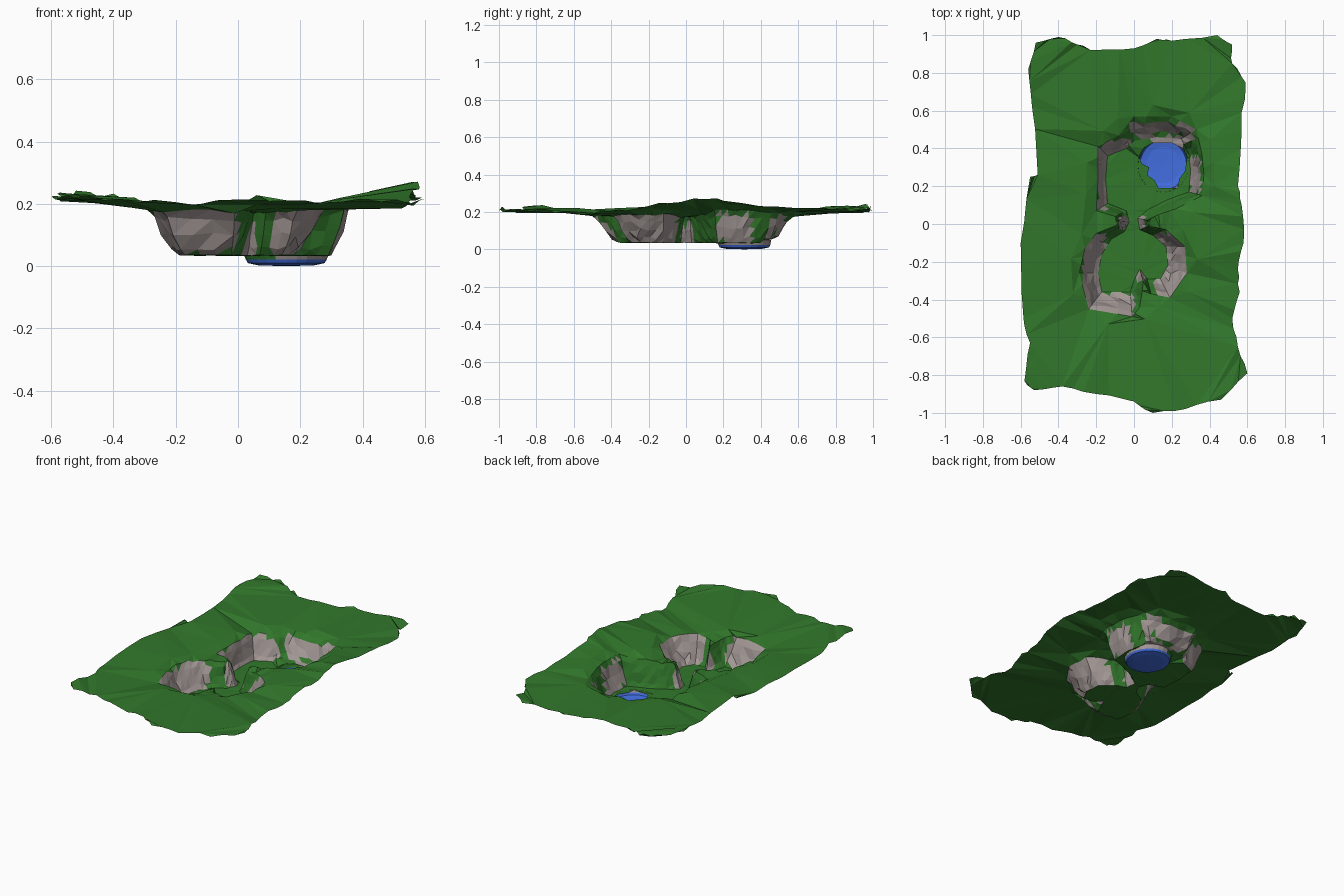
import bpy, bmesh, math, random
from mathutils import Vector
from mathutils.geometry import delaunay_2d_cdt

if "Cube" in bpy.data.objects:
    bpy.data.objects.remove(bpy.data.objects["Cube"])

random.seed(4)


def material(name, rgb):
    m = bpy.data.materials.new(name)
    m.diffuse_color = (*rgb, 1)
    m.use_nodes = True
    m.node_tree.nodes["Principled BSDF"].inputs["Base Color"].default_value = m.diffuse_color
    return m


GRASS = material("grass_green", (0.031, 0.185, 0.024))
ROCK = material("rock_grey", (0.36, 0.31, 0.30))
WATER = material("water_blue", (0.055, 0.155, 0.74))

# Matching loops: valley floor edge and cliff rim, two basins joined by a pass
FLOOR = [(-.14, .11), (-.04, .07), (-.025, .01), (-.05, -.04), (-.12, -.08), (-.17, -.16),
         (-.19, -.26), (-.17, -.36), (-.02, -.36), (0, -.30), (.03, -.24), (.07, -.29),
         (.14, -.29), (.18, -.22), (.17, -.12), (.10, -.06), (.03, -.03), (.02, .03),
         (.08, .08), (.18, .13), (.29, .17), (.30, .28), (.29, .37), (.25, .45),
         (.12, .46), (0, .44), (-.04, .40), (-.14, .36), (-.15, .24)]
RIM = [(-.20, .07), (-.10, .04), (-.075, .015), (-.10, -.01), (-.20, -.05), (-.26, -.13),
       (-.29, -.26), (-.24, -.45), (-.01, -.49), (.03, -.44), (.05, -.31), (.09, -.37),
       (.19, -.39), (.28, -.26), (.27, -.12), (.17, -.03), (.08, -.01), (.07, .02),
       (.13, .05), (.22, .08), (.36, .15), (.37, .26), (.36, .37), (.33, .50),
       (.20, .57), (0, .57), (-.08, .47), (-.19, .41), (-.19, .24)]
# Ragged outer edge of the land
EDGE = [(-.52, .96), (-.56, .82), (-.54, .62), (-.51, .26), (-.55, .25), (-.60, -.10), (-.585, -.5),
        (-.55, -.63), (-.58, -.83), (-.53, -.88), (-.38, -.86), (-.20, -.90), (0, -.94), (.1, -1),
        (.27, -.98), (.46, -.93), (.60, -.79), (.55, -.65), (.52, -.5), (.56, -.36), (.55, -.24),
        (.58, -.1), (.57, .1), (.55, .2), (.57, .5), (.59, .75), (.52, .85), (.52, .95),
        (.44, 1), (.2, .97), (.12, .98), (0, .93), (-.23, .92), (-.3, .95), (-.4, .99)]
# Lobed pond opening in the floor
POND = [(.03, .35), (.05, .40), (.10, .43), (.20, .43), (.26, .40), (.28, .35), (.27, .28), (.24, .24),
        (.23, .19), (.13, .19), (.11, .23), (.07, .26), (.08, .30), (.04, .32)]
# Bare rock patches on the walls: x0, x1, y0, y1
PATCHES = [(-.19, -.14, .08, .40), (-.16, -.01, .37, .45), (-.03, .30, .48, .54), (.30, .355, .17, .35),
           (.25, .31, .44, .52), (-.20, -.14, .07, .12), (-.08, .06, -.03, .04), (-.27, -.15, -.46, -.05),
           (-.20, 0, -.48, -.37), (.11, .275, -.38, -.05), (.01, .06, -.30, -.23), (.02, .3, .43, .47)]


def inside(p, loop):
    hit = False
    for (ax, ay), (bx, by) in zip(loop, loop[1:] + loop[:1]):
        if (ay > p[1]) != (by > p[1]) and p[0] < (bx - ax) * (p[1] - ay) / (by - ay) + ax:
            hit = not hit
    return hit


def divide(loop, n):
    out = []
    for a, b in zip(loop, loop[1:] + loop[:1]):
        for k in range(n):
            out.append((a[0] + (b[0] - a[0]) * k / n, a[1] + (b[1] - a[1]) * k / n))
    return out


def land_height(x, y):
    # gentle bowl, highest along the east side
    side = min(1, max(0, (abs(x) - .2) / .36))
    if x > 0:
        z = .18 + side * (.012 + .073 * math.exp(-((y - .12) / .42) ** 2))
    else:
        z = .18 + side * .036
    z += .025 * max(0, abs(y) - .55) / .45
    if y < -.8:
        z += .015 * math.exp(-((x - .07) / .12) ** 2)
    return z


def jit(a):
    return random.uniform(-a, a)


points, heights, links = [], [], []


def add_loop(pts):
    start, n = len(points), len(pts)
    for x, y, z in pts:
        points.append(Vector((x, y)))
        heights.append(z)
    links.extend((start + i, start + (i + 1) % n) for i in range(n))


# Cliff walls: rings blended from the floor loop to the rim loop
floor, rim = divide(FLOOR, 3), divide(RIM, 3)
for t, lift in ((0, 0), (.25, .16), (.5, .47), (.75, .8), (1, 1)):
    ring = []
    for a, b in zip(floor, rim):
        s = t + (jit(.08) if 0 < t < 1 else 0)
        x, y = a[0] + (b[0] - a[0]) * s, a[1] + (b[1] - a[1]) * s
        low = .035 + .02 * (a[1] > .4)
        top = land_height(*b) - .004
        ring.append((x, y, low + (top - low) * lift + jit(.008 if t else .002)))
    add_loop(ring)

# Outer edge, ragged and pleated
edge = [(x + jit(.007) * (i % 3 > 0), y + jit(.007) * (i % 3 > 0))
        for i, (x, y) in enumerate(divide(EDGE, 3))]
add_loop([(x, y, land_height(x, y) + jit(.011)) for x, y in edge])
add_loop([(x, y, .032 + .016 * (y > .38)) for x, y in POND])

# A few shoulder points so the meadow slopes up from the rim
for a, b in zip(RIM, RIM[1:] + RIM[:1]):
    d = Vector((b[1] - a[1], a[0] - b[0])).normalized() * .06
    p = Vector(((a[0] + b[0]) / 2, (a[1] + b[1]) / 2))
    for q in (p + d, p - d):
        if not inside(q, RIM) and min((q - Vector(r)).length for r in rim) > .045:
            points.append(q)
            heights.append(land_height(*q) + .012 + jit(.008))

vs, _, fs, origin, _, _ = delaunay_2d_cdt(points, links, [], 0, 1e-5)

# Land surface
bm = bmesh.new()
verts = [bm.verts.new((v.x, v.y, heights[o[0]] if o else .12)) for v, o in zip(vs, origin)]
for f in fs:
    c = sum((vs[i] for i in f), Vector((0, 0))) / len(f)
    if not inside(c, edge) or inside(c, POND):
        continue
    face = bm.faces.new([verts[i] for i in f])
    wall = inside(c, rim) and not inside(c, floor)
    shore = c.y > .41 and c.x > .08 and inside(c, floor)
    patch = any(x0 < c.x < x1 and y0 < c.y < y1 for x0, x1, y0, y1 in PATCHES)
    face.material_index = int((wall and patch) or shore)
    face.normal_update()
    if face.normal.z < 0:
        face.normal_flip()
bmesh.ops.delete(bm, geom=[v for v in bm.verts if not v.link_faces], context='VERTS')
me = bpy.data.meshes.new("valley_land")
bm.to_mesh(me)
bm.free()
me.materials.append(GRASS)
me.materials.append(ROCK)
bpy.context.collection.objects.link(bpy.data.objects.new("valley_land", me))


# Pond: a shallow water dish under the floor opening, with a bank joining it to the floor
def bank_top(y):
    return .034 + .016 * min(1, max(0, (y - .34) / .06))


def pond_ring(bm, scale, height):
    ring = []
    for k in range(24):
        a = math.tau * k / 24
        x, y = .155 + .13 * scale * math.cos(a), .312 + .138 * scale * math.sin(a)
        ring.append(bm.verts.new((x, y, height if height is not None else bank_top(y))))
    return ring


def bridge(bm, a, b):
    return [bm.faces.new((a[k], a[(k + 1) % 24], b[(k + 1) % 24], b[k])) for k in range(24)]


def finish(bm, name, mats):
    me = bpy.data.meshes.new(name)
    bm.to_mesh(me)
    bm.free()
    for m in mats:
        me.materials.append(m)
    bpy.context.collection.objects.link(bpy.data.objects.new(name, me))


bm = bmesh.new()
for f in bridge(bm, pond_ring(bm, 1.04, None), pond_ring(bm, 1.0, .022)):
    f.material_index = int(f.calc_center_median().x > .12)
finish(bm, "pond_bank", (GRASS, ROCK))

bm = bmesh.new()
rings = [pond_ring(bm, s, z) for s, z in ((1, .022), (.95, .010), (.7, .003))]
bridge(bm, rings[0], rings[1])
bridge(bm, rings[1], rings[2])
middle = bm.verts.new((.155, .312, 0))
for k in range(24):
    bm.faces.new((rings[2][k], rings[2][(k + 1) % 24], middle))
finish(bm, "pond_water", (WATER,))
